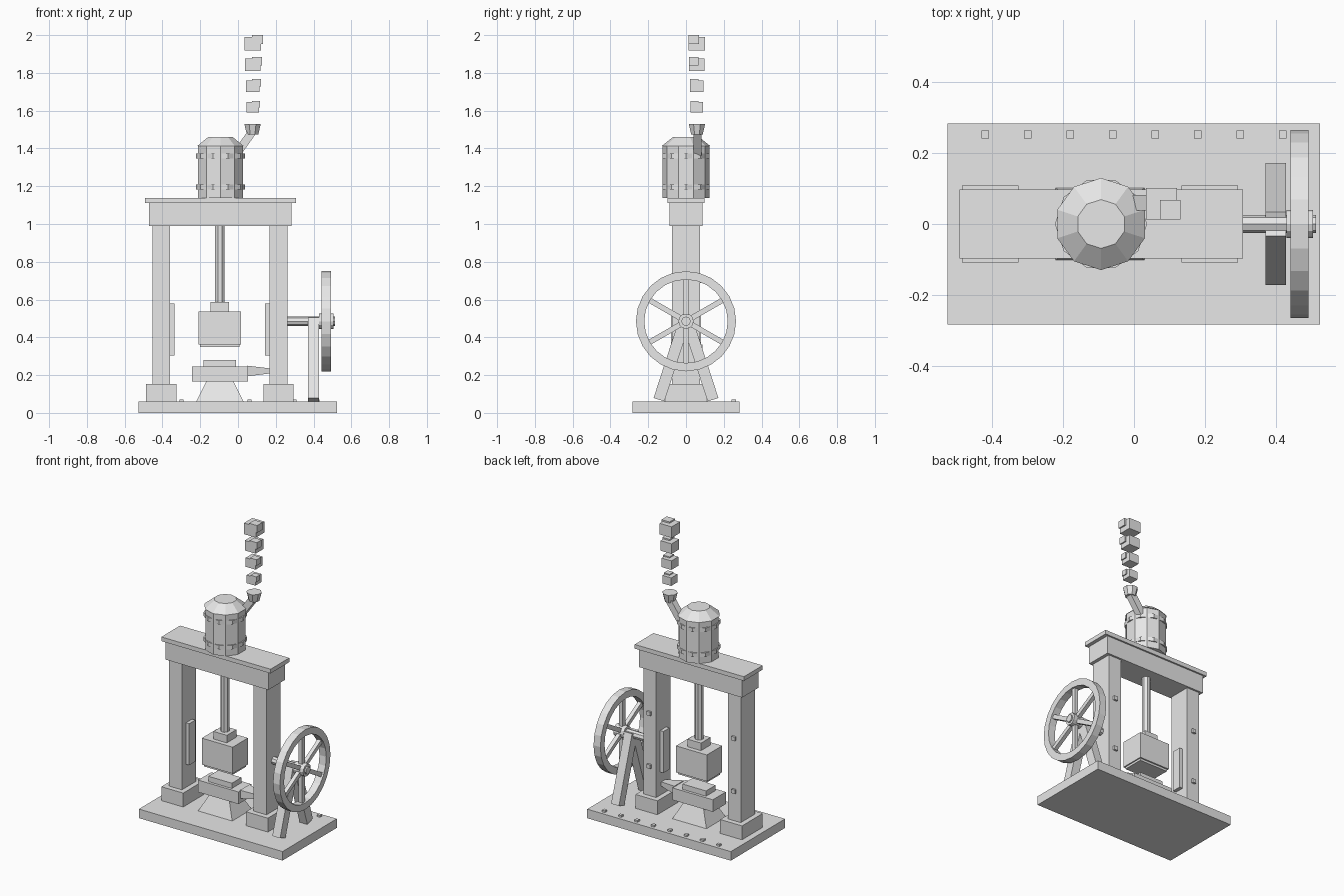
import bpy, bmesh, math
from mathutils import Matrix, Vector

if "Cube" in bpy.data.objects:
    bpy.data.objects.remove(bpy.data.objects["Cube"])

grey = bpy.data.materials.new("plain grey")
grey.diffuse_color = (0.8, 0.8, 0.8, 1)
grey.use_nodes = True
grey.node_tree.nodes["Principled BSDF"].inputs["Base Color"].default_value = grey.diffuse_color


def finish(name, bm):
    bmesh.ops.recalc_face_normals(bm, faces=bm.faces)
    me = bpy.data.meshes.new(name)
    bm.to_mesh(me)
    bm.free()
    me.materials.append(grey)
    ob = bpy.data.objects.new(name, me)
    bpy.context.collection.objects.link(ob)
    return ob


def box(name, x0, x1, y0, y1, z0, z1):
    bm = bmesh.new()
    m = Matrix.Translation(((x0 + x1) / 2, (y0 + y1) / 2, (z0 + z1) / 2))
    bmesh.ops.create_cube(bm, size=1, matrix=m @ Matrix.Diagonal((x1 - x0, y1 - y0, z1 - z0, 1)))
    return finish(name, bm)


def beam(name, a, b, wx, wy):
    """Box running from point a to point b."""
    a, b = Vector(a), Vector(b)
    d = b - a
    if abs(d.x) > 1e-6:
        rot = Matrix.Rotation(math.atan2(d.x, d.z), 4, 'Y')
    else:
        rot = Matrix.Rotation(-math.atan2(d.y, d.z), 4, 'X')
    bm = bmesh.new()
    bmesh.ops.create_cube(bm, size=1, matrix=Matrix.Translation((a + b) / 2) @ rot
                          @ Matrix.Diagonal((wx, wy, d.length, 1)))
    return finish(name, bm)


def frustum(name, bottom, top):
    """Four-sided taper; each end is a list of four corners."""
    bm = bmesh.new()
    lo = [bm.verts.new(p) for p in bottom]
    hi = [bm.verts.new(p) for p in top]
    bm.faces.new(lo)
    bm.faces.new(hi)
    for i in range(4):
        j = (i + 1) % 4
        bm.faces.new((lo[i], lo[j], hi[j], hi[i]))
    return finish(name, bm)


def cone(name, x, y, z0, z1, r0, r1, n, turn=0.0):
    bm = bmesh.new()
    m = Matrix.Translation((x, y, (z0 + z1) / 2)) @ Matrix.Rotation(turn, 4, 'Z')
    bmesh.ops.create_cone(bm, cap_ends=True, segments=n, radius1=r0, radius2=r1,
                          depth=z1 - z0, matrix=m)
    return finish(name, bm)


def axle(name, x0, x1, z, r, n):
    bm = bmesh.new()
    m = Matrix.Translation(((x0 + x1) / 2, 0, z)) @ Matrix.Rotation(math.pi / 2, 4, 'Y')
    bmesh.ops.create_cone(bm, cap_ends=True, segments=n, radius1=r, radius2=r,
                          depth=x1 - x0, matrix=m)
    return finish(name, bm)


CX = -0.096          # centre line of the press
SIGNS = ((0, -1), (1, 1))

# Base plate with a row of bolts along the back
box("base_plate", -0.527, 0.525, -0.284, 0.284, 0, 0.06)
for i in range(8):
    x = -0.42 + 0.12 * i
    box("base_bolt", x - 0.011, x + 0.011, 0.242, 0.264, 0.06, 0.072)

# Columns with feet, inner guides and back bolts
for _, s in SIGNS:
    c = CX + s * 0.31
    box("column", c - 0.047, c + 0.047, -0.074, 0.074, 0.06, 0.99)
    box("column_foot", c - 0.08, c + 0.08, -0.108, 0.108, 0.06, 0.152)
    g = sorted((CX + s * 0.239, CX + s * 0.264))
    box("guide", g[0], g[1], -0.032, 0.032, 0.305, 0.58)
    for z in (0.35, 0.70):
        box("column_bolt", c - 0.013, c + 0.013, 0.074, 0.088, z - 0.013, z + 0.013)

# Crossbeam
box("crossbeam", -0.472, 0.283, -0.087, 0.087, 0.99, 1.11)
box("crossbeam_cap", -0.493, 0.307, -0.098, 0.098, 1.11, 1.138)

# Steam cylinder with bands and domed lid
BX = -0.093
cone("cylinder_body", BX, 0, 1.138, 1.412, 0.1255, 0.1255, 10)
for z in (1.183, 1.347):
    cone("cylinder_band", BX, 0, z, z + 0.026, 0.13, 0.13, 10, math.pi / 10)
cone("cylinder_lid", BX, 0, 1.412, 1.46, 0.13, 0.069, 10)

# Exhaust pipe and flared mouth
beam("exhaust_pipe", (-0.005, 0.06, 1.375), (0.077, 0.06, 1.49), 0.043, 0.043)
cone("exhaust_mouth", 0.077, 0.058, 1.474, 1.53, 0.033, 0.047, 8, math.pi / 8)

# Steam puffs, each one large block with a smaller one on its corner
for z, s in ((1.954, 0.044), (1.842, 0.040), (1.730, 0.036), (1.618, 0.032)):
    x, y = 0.078, 0.057
    h = s * 0.83
    box("steam_puff", x - s, x + s, y - s, y + s, z - h, z + h)
    box("steam_puff_small", x - 0.1 * s, x + 1.22 * s, y - 1.02 * s, y + 0.25 * s,
        z - 0.05 * s, z + 1.045 * s)

# Rod and hammer
cone("piston_rod", CX, 0, 0.58, 1.0, 0.027, 0.027, 8, math.pi / 8)
box("hammer_collar", CX - 0.049, CX + 0.049, -0.05, 0.05, 0.537, 0.587)
box("hammer_block", CX - 0.113, CX + 0.113, -0.08, 0.08, 0.362, 0.537)
box("hammer_die", CX - 0.105, CX + 0.105, -0.07, 0.07, 0.348, 0.362)


# Anvil: tapered pedestal, block, die and horn
def rect(hx, hy, z):
    return [(CX + a * hx, b * hy, z) for a, b in ((-1, -1), (1, -1), (1, 1), (-1, 1))]


def rect_x(x, hy, z, hz):
    return [(x, a * hy, z + b * hz) for a, b in ((-1, -1), (1, -1), (1, 1), (-1, 1))]


frustum("anvil_pedestal", rect(0.125, 0.102, 0.06), rect(0.072, 0.058, 0.166))
box("anvil_block", CX - 0.148, CX + 0.148, -0.068, 0.068, 0.165, 0.245)
box("anvil_die", CX - 0.086, CX + 0.086, -0.05, 0.05, 0.245, 0.28)
frustum("anvil_horn", rect_x(0.05, 0.05, 0.222, 0.028), rect_x(0.18, 0.018, 0.222, 0.012))

# Flywheel: rim, six spokes, hub and shaft
WZ, R0, R1, N = 0.485, 0.221, 0.265, 24
bm = bmesh.new()
rings = []
for i in range(N):
    a = 2 * math.pi * i / N
    rings.append([bm.verts.new((x, r * math.cos(a), WZ + r * math.sin(a)))
                  for x, r in ((0.442, R0), (0.492, R0), (0.492, R1), (0.442, R1))])
for i in range(N):
    p, q = rings[i], rings[(i + 1) % N]
    for k in range(4):
        m = (k + 1) % 4
        bm.faces.new((p[k], p[m], q[m], q[k]))
finish("wheel_rim", bm)
for i in range(6):
    a = math.radians(30 + 60 * i)
    d = Vector((0, math.cos(a), math.sin(a)))
    c = Vector((0.467, 0, WZ))
    beam("wheel_spoke", c + d * 0.03, c + d * 0.23, 0.026, 0.028)
axle("wheel_hub", 0.43, 0.505, WZ, 0.04, 12)
axle("wheel_shaft", 0.2, 0.514, WZ, 0.025, 8)

# Leaning shaft supports
for _, s in SIGNS:
    beam("shaft_support", (0.4, s * 0.143, 0.07), (0.4, s * 0.005, 0.495), 0.057, 0.06)
